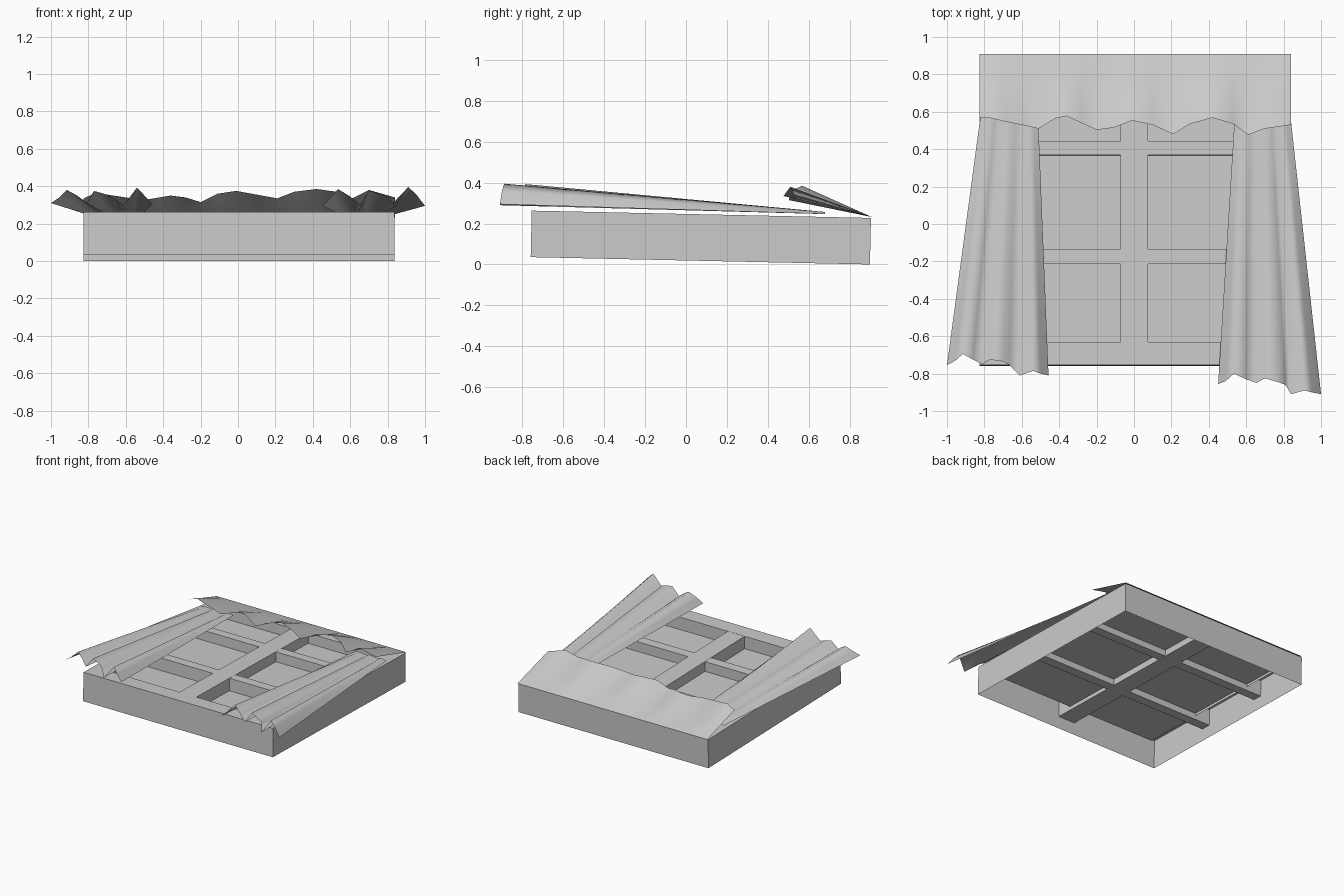
import bpy, math
from mathutils import Vector

if "Cube" in bpy.data.objects:
    bpy.data.objects.remove(bpy.data.objects["Cube"])

TILT = -0.0215
CENTRE = Vector((0.005, 0.075, 0.2455))


def make(name, verts, faces, tilted=True, smooth=False):
    me = bpy.data.meshes.new(name)
    me.from_pydata(verts, [], faces)
    me.update()
    ob = bpy.data.objects.new(name, me)
    bpy.context.collection.objects.link(ob)
    if tilted:
        ob.location = CENTRE
        ob.rotation_euler = (TILT, 0, 0)
    if smooth:
        for p in me.polygons:
            p.use_smooth = True
    return ob


def rect(hx, y0, y1, z):
    return [(-hx, y0, z), (hx, y0, z), (hx, y1, z), (-hx, y1, z)]


def box(name, x0, x1, y0, y1, z0, z1):
    v = [(x, y, z) for z in (z0, z1) for x, y in ((x0, y0), (x1, y0), (x1, y1), (x0, y1))]
    f = [(3, 2, 1, 0), (4, 5, 6, 7)] + [(i, (i + 1) % 4, 4 + (i + 1) % 4, 4 + i) for i in range(4)]
    return make(name, v, f)


# window frame: thin outer walls open underneath, flat rim, inner reveal
HX, HY, H = 0.832, 0.83, 0.2275
IX, IY0, IY1 = 0.70, -0.705, 0.70
UP, LOW = -0.08, -0.10
rings = [rect(HX, -HY, HY, -H), rect(HX, -HY, HY, 0),
         rect(IX, IY0, IY1, 0), rect(IX, IY0, IY1, LOW)]
faces = [(4 * r + i, 4 * r + (i + 1) % 4, 4 * r + 4 + (i + 1) % 4, 4 * r + 4 + i)
         for r in range(3) for i in range(4)]
make("window_frame", [p for r in rings for p in r], faces)

# glass panels, lower sash set slightly deeper
SPLIT = -0.25
make("lower_glass", rect(IX, IY0, SPLIT, LOW), [(0, 1, 2, 3)])
make("upper_glass", rect(IX, SPLIT, IY1, UP), [(0, 1, 2, 3)])

# glazing bars running wall to wall
box("vertical_bar", -0.077, 0.070, -HY, HY, -0.13, -0.001)
for name, y0, y1 in (("middle_rail", -0.288, -0.21), ("upper_rail", 0.294, 0.369)):
    box(name, -HX, HX, y0, y1, -0.129, -0.002)


def sheet(name, hem, top, rows=6):
    """Cloth ruled between a wavy hem and a straight gathered top edge."""
    n = len(hem)
    verts = []
    for r in range(rows + 1):
        t = r / rows
        verts += [tuple(Vector(h).lerp(Vector(q), t)) for h, q in zip(hem, top)]
    f = [(r * n + i, r * n + i + 1, (r + 1) * n + i + 1, (r + 1) * n + i)
         for r in range(rows) for i in range(n - 1)]
    return make(name, verts, f, tilted=False, smooth=True)


def curtain(name, hem, x0, x1):
    a, b = hem[0][0], hem[-1][0]
    top = [(x0 + (x1 - x0) * (x - a) / (b - a), 0.68, 0.252 + 0.1 * (z - 0.345))
           for x, y, z in hem]
    sheet(name, hem, top)


# side curtains
curtain("left_curtain", [
    (-1.0, -0.755, 0.31), (-0.955, -0.73, 0.34), (-0.915, -0.695, 0.38), (-0.86, -0.725, 0.35),
    (-0.81, -0.75, 0.31), (-0.77, -0.725, 0.375), (-0.70, -0.735, 0.355), (-0.665, -0.755, 0.335),
    (-0.61, -0.81, 0.30), (-0.54, -0.785, 0.393), (-0.50, -0.80, 0.35), (-0.457, -0.81, 0.305)],
    -0.807, -0.517)
curtain("right_curtain", [
    (0.45, -0.855, 0.295), (0.49, -0.84, 0.335), (0.535, -0.80, 0.385), (0.60, -0.83, 0.345),
    (0.655, -0.85, 0.30), (0.70, -0.825, 0.378), (0.77, -0.845, 0.355), (0.81, -0.86, 0.34),
    (0.84, -0.91, 0.29), (0.91, -0.89, 0.395), (0.95, -0.90, 0.36), (1.0, -0.91, 0.295)],
    0.545, 0.825)

# valance across the top
hem = [(-0.825, 0.57, 0.335), (-0.76, 0.565, 0.365), (-0.70, 0.55, 0.355), (-0.60, 0.53, 0.34),
       (-0.51, 0.51, 0.325), (-0.42, 0.565, 0.34), (-0.36, 0.577, 0.35), (-0.28, 0.54, 0.34),
       (-0.20, 0.503, 0.315), (-0.11, 0.515, 0.36), (-0.01, 0.553, 0.375), (0.10, 0.53, 0.355),
       (0.21, 0.48, 0.335), (0.30, 0.535, 0.37), (0.42, 0.568, 0.385), (0.53, 0.535, 0.37),
       (0.61, 0.477, 0.335), (0.70, 0.51, 0.38), (0.84, 0.53, 0.34)]
sheet("valance", hem, [(x, 0.91, 0.232) for x, y, z in hem])
